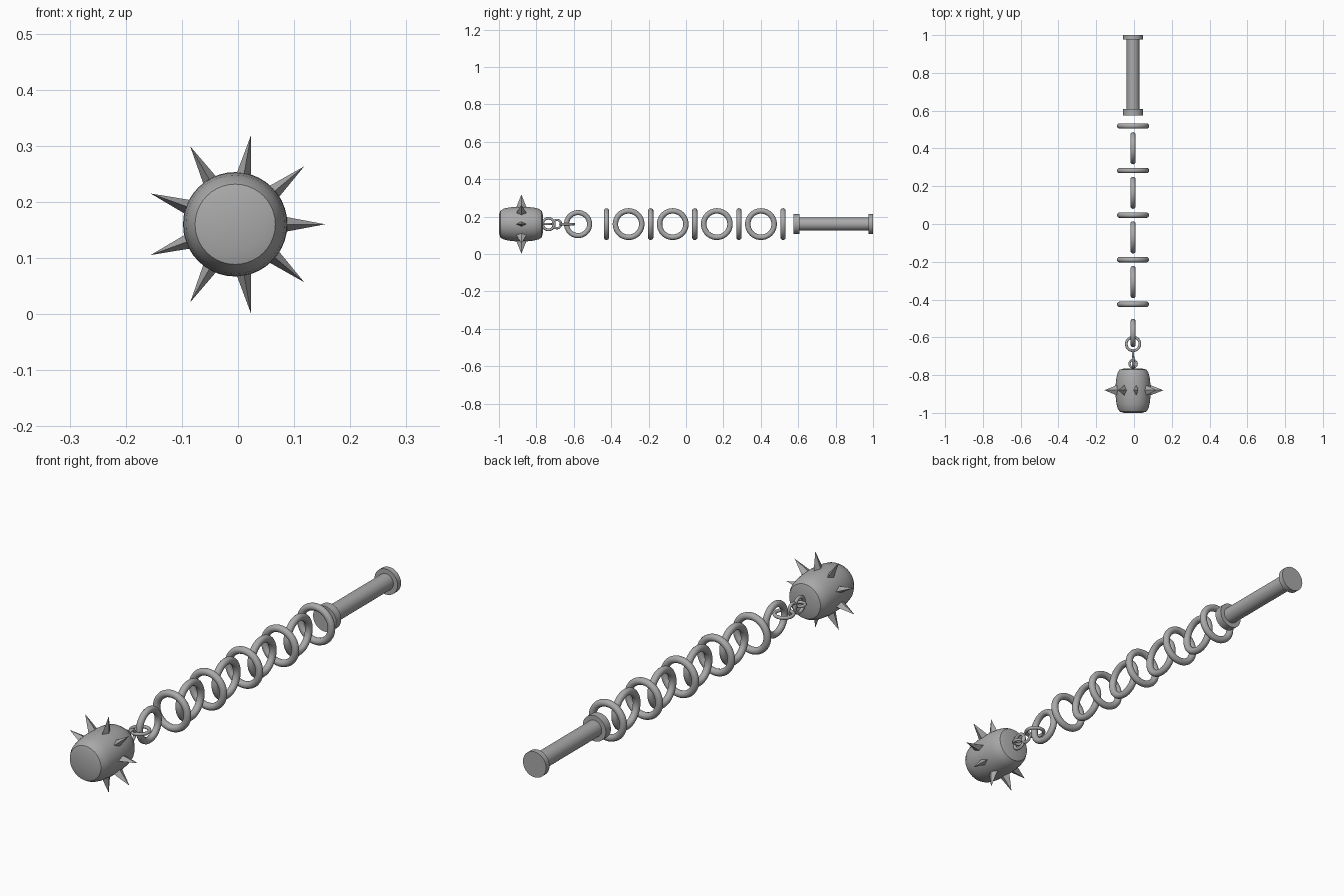
import bpy, bmesh, math
from mathutils import Matrix, Vector

if "Cube" in bpy.data.objects:
    bpy.data.objects.remove(bpy.data.objects["Cube"])

CX, CZ = -0.005, 0.16      # axis of the whole weapon
BALL_Y = -0.88

steel = bpy.data.materials.new("grey_steel")
steel.use_nodes = True
steel.diffuse_color = (0.4, 0.4, 0.4, 1)
steel.node_tree.nodes["Principled BSDF"].inputs["Base Color"].default_value = (0.4, 0.4, 0.4, 1)


def finish(obj, name, smooth=True):
    obj.name = name
    obj.data.materials.append(steel)
    if smooth:
        bpy.ops.object.select_all(action="DESELECT")
        obj.select_set(True)
        bpy.context.view_layer.objects.active = obj
        bpy.ops.object.shade_smooth_by_angle(angle=math.radians(30))
    return obj


def lathe(name, profile, segments=40):
    """Spin (y, radius) points around the weapon axis."""
    bm = bmesh.new()
    rings = []
    for y, r in profile:
        rings.append([bm.verts.new((CX + r * math.cos(a), y, CZ + r * math.sin(a)))
                      for a in (math.tau * i / segments for i in range(segments))])
    for a, b in zip(rings, rings[1:]):
        for i in range(segments):
            j = (i + 1) % segments
            bm.faces.new((a[i], a[j], b[j], b[i]))
    bm.faces.new(rings[0])
    bm.faces.new(rings[-1])
    bmesh.ops.recalc_face_normals(bm, faces=bm.faces)
    mesh = bpy.data.meshes.new(name)
    bm.to_mesh(mesh)
    bm.free()
    obj = bpy.data.objects.new(name, mesh)
    bpy.context.collection.objects.link(obj)
    return finish(obj, name)


def ring(name, y, outer, tube, facing):
    """Round chain link whose hole looks along the given axis."""
    turn = {"x": (0, math.pi / 2, 0), "y": (math.pi / 2, 0, 0), "z": (0, 0, 0)}[facing]
    bpy.ops.mesh.primitive_torus_add(major_radius=outer - tube, minor_radius=tube,
                                     major_segments=40, minor_segments=14,
                                     location=(CX, y, CZ), rotation=turn)
    return finish(bpy.context.object, name)


# Barrel-shaped head with shallow domed ends
half = [(0.12, 0.0475), (0.113, 0.0715), (0.095, 0.082), (0.07, 0.088), (0.035, 0.092)]
profile = [(BALL_Y - y, r) for y, r in half] + [(BALL_Y, 0.093)]
profile += [(BALL_Y + y * 0.96, r) for y, r in reversed(half)]
lathe("spiked_head", profile)

# Nine diamond-based spikes around the head
for i in range(9):
    a = math.tau * i / 9
    out = Vector((math.cos(a), 0, math.sin(a)))
    side = Vector((-math.sin(a), 0, math.cos(a)))
    centre = Vector((CX, BALL_Y, CZ))
    base = centre + out * 0.075
    along = Vector((0, 0.034, 0))
    bm = bmesh.new()
    corners = [bm.verts.new(base + d) for d in (along, side * 0.016, -along, side * -0.016)]
    tip = bm.verts.new(centre + out * 0.1605)
    bm.faces.new(corners)
    for k in range(4):
        bm.faces.new((corners[k], corners[(k + 1) % 4], tip))
    bmesh.ops.recalc_face_normals(bm, faces=bm.faces)
    mesh = bpy.data.meshes.new("spike")
    bm.to_mesh(mesh)
    bm.free()
    spike = bpy.data.objects.new("spike", mesh)
    bpy.context.collection.objects.link(spike)
    finish(spike, f"spike_{i + 1}", smooth=False)

# Small links joining the head to the chain
ring("head_loop", -0.735, 0.038, 0.007, "x")
ring("head_small_link", -0.74, 0.025, 0.006, "z")
ring("middle_small_link", -0.69, 0.028, 0.006, "x")
ring("joining_link", -0.635, 0.043, 0.007, "z")

# Large chain, links alternating in direction
ring("first_large_link", -0.577, 0.075, 0.0135, "x")
for i in range(5):
    y = -0.425 + 0.236 * i
    ring(f"cross_link_{i + 1}", y, 0.085, 0.0145, "y")
    if i < 4:
        ring(f"upright_link_{i + 1}", y + 0.118, 0.085, 0.0145, "x")

# Handle with a flange at each end
lathe("handle", [(0.575, 0.053), (0.608, 0.053), (0.608, 0.034),
                 (0.977, 0.034), (0.977, 0.053), (1.0, 0.053)])
